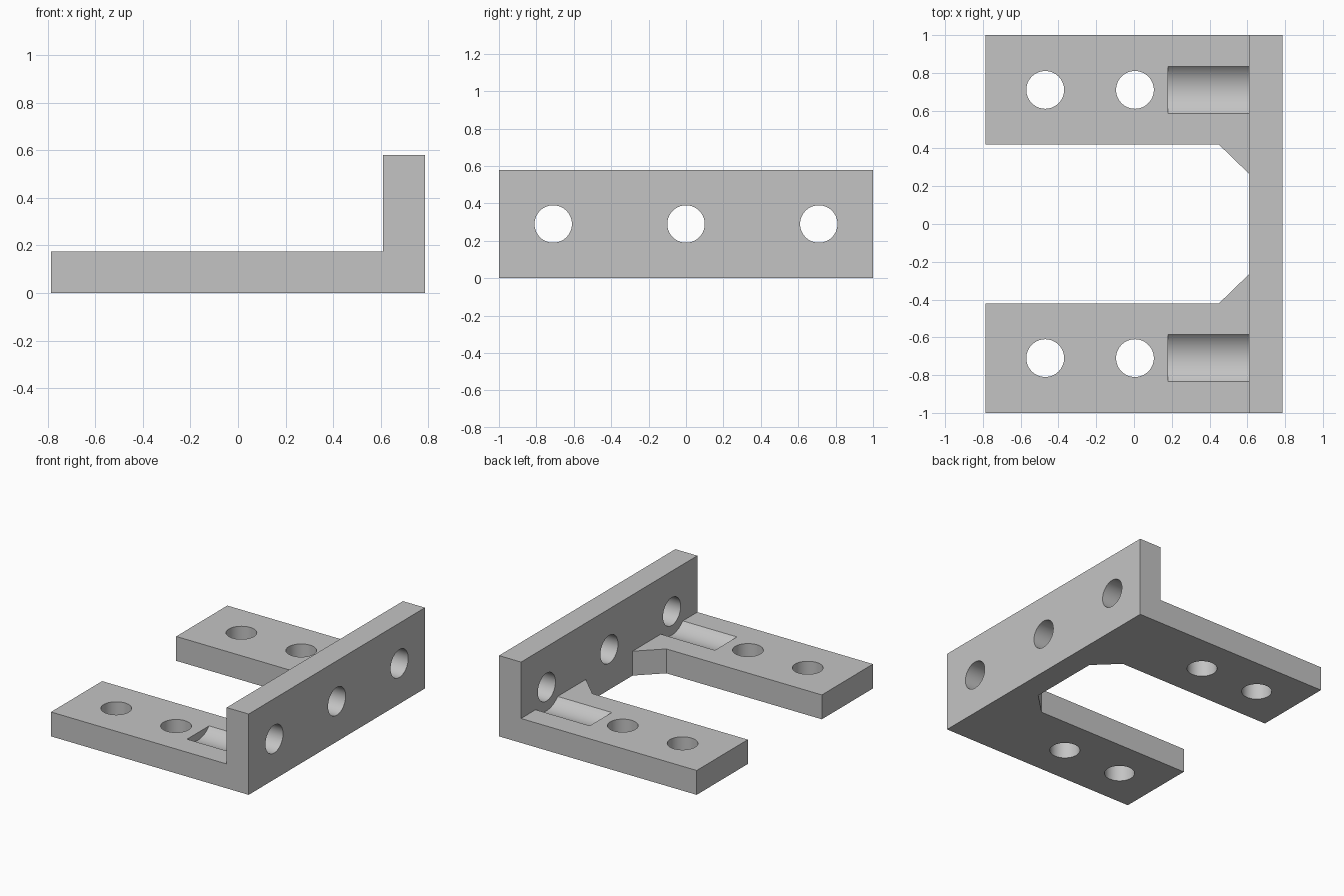
import bpy
import bmesh
from math import pi
from mathutils import Matrix, Vector

default_cube = bpy.data.objects.get("Cube")
if default_cube:
    bpy.data.objects.remove(default_cube, do_unlink=True)

X, Y = 0.785, 1.0               # half extents
WALL_X = 0.61                   # inner face of the upright wall
BASE_Z, WALL_Z = 0.175, 0.58    # heights
HOLE_Y, HOLE_Z, HOLE_R = 0.71, 0.29, 0.1

metal = bpy.data.materials.new("plain grey")
metal.use_nodes = True
grey = (0.55, 0.55, 0.55, 1)
metal.diffuse_color = grey
metal.node_tree.nodes["Principled BSDF"].inputs["Base Color"].default_value = grey


def add_object(name, bm):
    bmesh.ops.recalc_face_normals(bm, faces=bm.faces)
    mesh = bpy.data.meshes.new(name)
    bm.to_mesh(mesh)
    bm.free()
    mesh.materials.append(metal)
    obj = bpy.data.objects.new(name, mesh)
    bpy.context.collection.objects.link(obj)
    return obj


def prism(name, outline, height):
    bm = bmesh.new()
    face = bm.faces.new([bm.verts.new((x, y, 0)) for x, y in outline])
    top = bmesh.ops.extrude_face_region(bm, geom=[face])["geom"]
    verts = [v for v in top if isinstance(v, bmesh.types.BMVert)]
    bmesh.ops.translate(bm, vec=(0, 0, height), verts=verts)
    return add_object(name, bm)


def cylinder(name, start, end, radius):
    start, end = Vector(start), Vector(end)
    axis = end - start
    turn = axis.to_track_quat("Z", "Y").to_matrix().to_4x4()
    bm = bmesh.new()
    bmesh.ops.create_cone(bm, cap_ends=True, segments=64, radius1=radius,
                          radius2=radius, depth=axis.length,
                          matrix=Matrix.Translation((start + end) / 2) @ turn)
    obj = add_object(name, bm)
    obj.hide_render = True
    return obj


def combine(target, tool, operation):
    bpy.ops.object.select_all(action="DESELECT")
    bpy.context.view_layer.objects.active = target
    target.select_set(True)
    mod = target.modifiers.new(operation.lower(), "BOOLEAN")
    mod.operation, mod.solver, mod.object = operation, "EXACT", tool
    bpy.ops.object.modifier_apply(modifier=mod.name)
    bpy.data.objects.remove(tool, do_unlink=True)


# Forked base plate with chamfered inner corners
half = [(WALL_X, 0.265), (0.45, 0.42), (-X, 0.42), (-X, Y), (X, Y)]
bracket = prism("bracket", half + [(x, -y) for x, y in reversed(half)], BASE_Z)

# Rounded clearance grooves in front of the outer wall holes
for y in (-HOLE_Y, HOLE_Y):
    groove = cylinder("groove_cutter", (0.18, y, HOLE_Z), (0.68, y, HOLE_Z), 0.17)
    combine(bracket, groove, "DIFFERENCE")

# Upright wall
wall = prism("wall", [(WALL_X, -Y), (X, -Y), (X, Y), (WALL_X, Y)], WALL_Z)
combine(bracket, wall, "UNION")

# Bolt holes through the arms
for y in (-HOLE_Y, HOLE_Y):
    for x in (-0.47, 0.005):
        hole = cylinder("arm_hole_cutter", (x, y, -0.1), (x, y, 0.4), HOLE_R)
        combine(bracket, hole, "DIFFERENCE")

# Bolt holes through the wall
for y in (-HOLE_Y, 0, HOLE_Y):
    hole = cylinder("wall_hole_cutter", (0.5, y, HOLE_Z), (0.9, y, HOLE_Z), HOLE_R)
    combine(bracket, hole, "DIFFERENCE")

# Smooth bores, crisp edges
bracket.select_set(True)
bpy.context.view_layer.objects.active = bracket
bpy.ops.object.shade_smooth_by_angle(angle=pi / 6)
